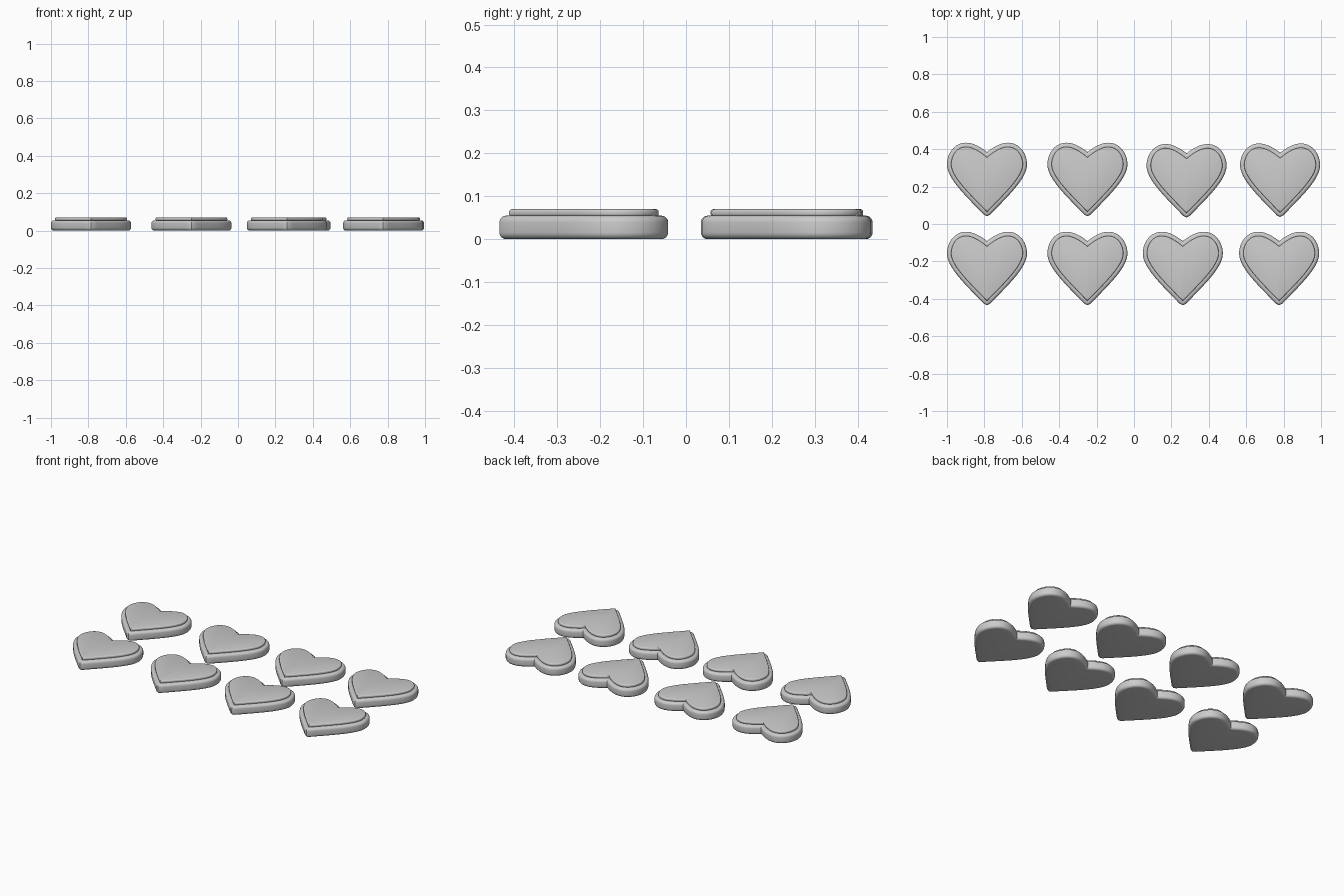
import bpy, bmesh, math
from mathutils import Vector
from mathutils.geometry import interpolate_bezier

if "Cube" in bpy.data.objects:
    bpy.data.objects.remove(bpy.data.objects["Cube"])

TIP = -0.1965          # blunt lower end of each heart


def half_outline():
    # right half: notch -> lobe top -> widest point -> tip
    segs = [((0, .147), (.04, .178), (.078, .1965), (.112, .1965)),
            ((.112, .1965), (.172, .1965), (.214, .142), (.214, .080)),
            ((.214, .080), (.214, 0), (.10, -.10), (0, -.206))]
    pts = []
    for s in segs:
        b = interpolate_bezier(*[Vector((x, y, 0)) for x, y in s], 18)
        pts += [p.to_2d() for p in b[(1 if pts else 0):]]
    return pts


right = half_outline()
outline = right + [Vector((-p.x, p.y)) for p in reversed(right[1:-1])]


def inset_outline(d):
    # mitred inset of the clockwise outline, tip kept blunt
    n, out = len(outline), []
    for i, p in enumerate(outline):
        a = (p - outline[i - 1]).normalized()
        b = (outline[(i + 1) % n] - p).normalized()
        na, nb = Vector((a.y, -a.x)), Vector((b.y, -b.x))
        q = p + (na + nb) * (d / (1 + na.dot(nb)))
        out.append((q.x, max(q.y, TIP + d)))
    return out


def arc(cx, cz, r, a0, a1, steps):
    # rounded edge as (inset, z) pairs
    res = []
    for k in range(steps + 1):
        a = math.radians(a0 + (a1 - a0) * k / steps)
        res.append((cx - r * math.cos(a), cz + r * math.sin(a)))
    return res


def heart_slab(name, profile):
    # loft the heart outline through the edge profile and cap both ends
    bm = bmesh.new()
    rings = [[bm.verts.new((x, y, z)) for x, y in inset_outline(d)] for d, z in profile]
    n = len(outline)
    for lo, hi in zip(rings, rings[1:]):
        for i in range(n):
            j = (i + 1) % n
            bm.faces.new((lo[i], lo[j], hi[j], hi[i]))
    bm.faces.new(rings[0])
    bm.faces.new(rings[-1])
    bmesh.ops.remove_doubles(bm, verts=bm.verts, dist=1e-5)
    bmesh.ops.recalc_face_normals(bm, faces=bm.faces)
    me = bpy.data.meshes.new(name)
    bm.to_mesh(me)
    bm.free()
    me.shade_smooth()
    me.set_sharp_from_angle(angle=math.radians(35))
    return me


# thick rounded base and thin raised plate
base = heart_slab("heart_base", arc(.016, .016, .016, -90, 0, 5) + arc(.016, .039, .016, 0, 90, 5))
plate = heart_slab("heart_plate", arc(.028, .059, .006, -90, 0, 3) + arc(.028, .064, .006, 0, 90, 3))
for v in plate.vertices:
    if v.co.z < .0535:
        v.co.z = .052   # seat the plate into the base

# two rows of four hearts
spots = [(-.786, .238), (-.249, .238), (.281, .231), (.781, .231 + .003),
         (-.786, -.238), (-.249, -.238), (.261, -.238), (.776, -.238)]
for i, (x, y) in enumerate(spots, 1):
    for me, part in ((base, "base"), (plate, "plate")):
        ob = bpy.data.objects.new(f"heart_{i}_{part}", me)
        ob.location = (x, y, 0)
        bpy.context.collection.objects.link(ob)
